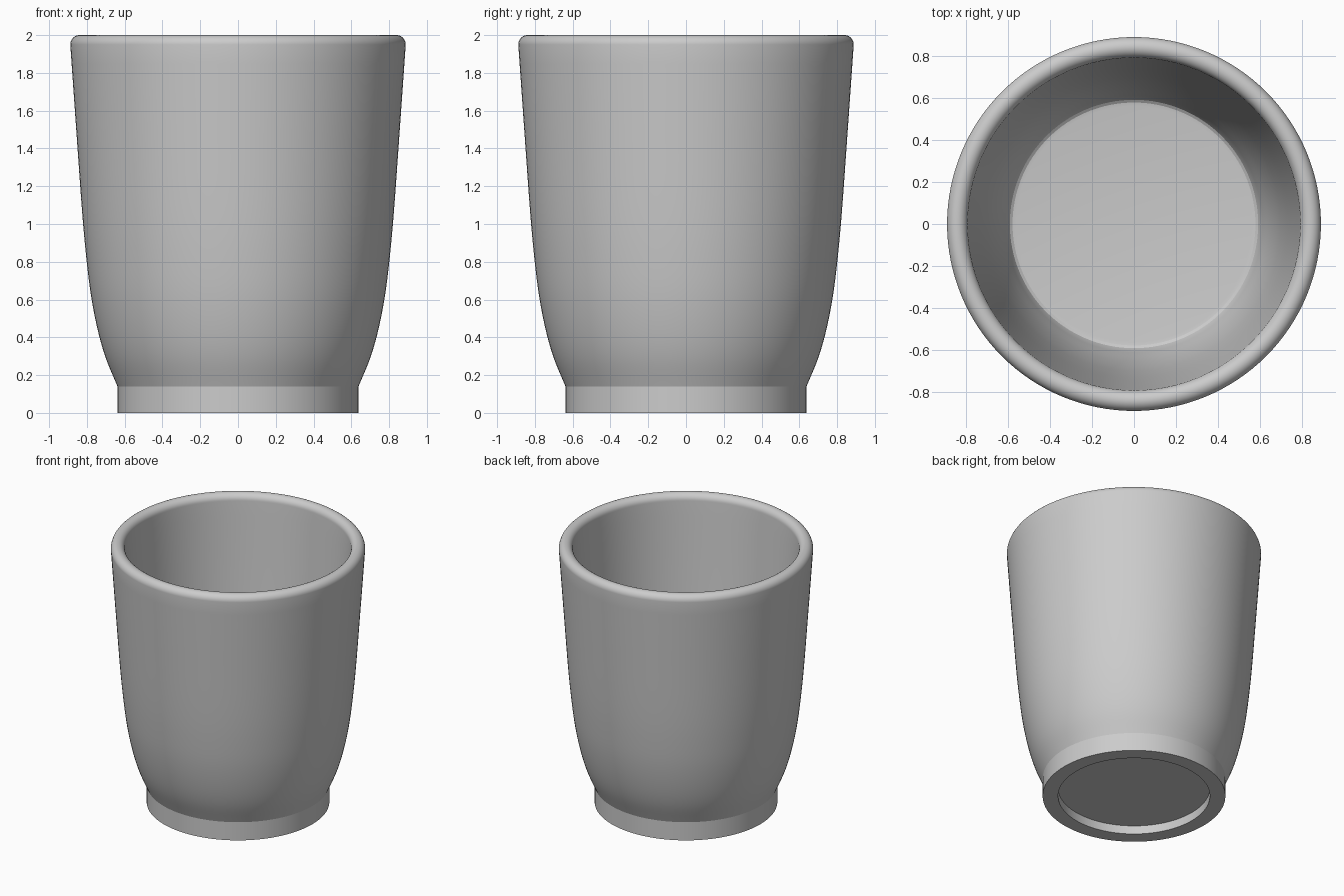
import bpy, bmesh, math

if "Cube" in bpy.data.objects:
    bpy.data.objects.remove(bpy.data.objects["Cube"])

SEGMENTS = 128


def smooth_path(pts, steps=5):
    """Catmull-Rom curve through (radius, height) points."""
    p = [tuple(2 * a - b for a, b in zip(pts[0], pts[1]))] + pts
    p.append(tuple(2 * a - b for a, b in zip(pts[-1], pts[-2])))
    out = []
    for i in range(1, len(p) - 2):
        for s in range(steps):
            t = s / steps
            out.append(tuple(
                0.5 * (2 * b + (c - a) * t + (2 * a - 5 * b + 4 * c - d) * t ** 2
                       + (3 * b - a - 3 * c + d) * t ** 3)
                for a, b, c, d in zip(*p[i - 1:i + 3])))
    return out + [pts[-1]]


def lathe(name, profile):
    """Revolve a profile that starts and ends on the z axis."""
    bm = bmesh.new()
    verts = [bm.verts.new((r, 0, z)) for r, z in profile]
    edges = [bm.edges.new(pair) for pair in zip(verts, verts[1:])]
    bmesh.ops.spin(bm, geom=verts + edges, cent=(0, 0, 0), axis=(0, 0, 1),
                   angle=math.tau, steps=SEGMENTS)
    bmesh.ops.remove_doubles(bm, verts=bm.verts, dist=1e-5)
    bmesh.ops.recalc_face_normals(bm, faces=bm.faces)
    mesh = bpy.data.meshes.new(name)
    bm.to_mesh(mesh)
    bm.free()
    obj = bpy.data.objects.new(name, mesh)
    bpy.context.collection.objects.link(obj)
    bpy.context.view_layer.objects.active = obj
    obj.select_set(True)
    bpy.ops.object.shade_smooth_by_angle(angle=math.radians(17))
    return obj


# underside recess and foot ring
foot = [(0, 0.065), (0.53, 0.065), (0.53, 0), (0.638, 0)]

# outer wall
outer = smooth_path([(0.638, 0.14), (0.70, 0.29), (0.743, 0.44), (0.778, 0.62),
                     (0.803, 0.82), (0.825, 1.06), (0.853, 1.45), (0.888, 1.95)])

# rounded rim
rim = [(0.839 + 0.049 * math.cos(a), 1.95 + 0.05 * math.sin(a))
       for a in (math.pi * i / 18 for i in range(1, 18))]

# inner wall and floor
inner = smooth_path([(0.79, 1.95), (0.757, 1.45), (0.729, 1.06), (0.707, 0.82),
                     (0.682, 0.62), (0.647, 0.44), (0.60, 0.27)])
floor = [(0.59, 0.248), (0.577, 0.239), (0.56, 0.236), (0, 0.236)]

lathe("cup", foot + outer + rim + inner + floor)
